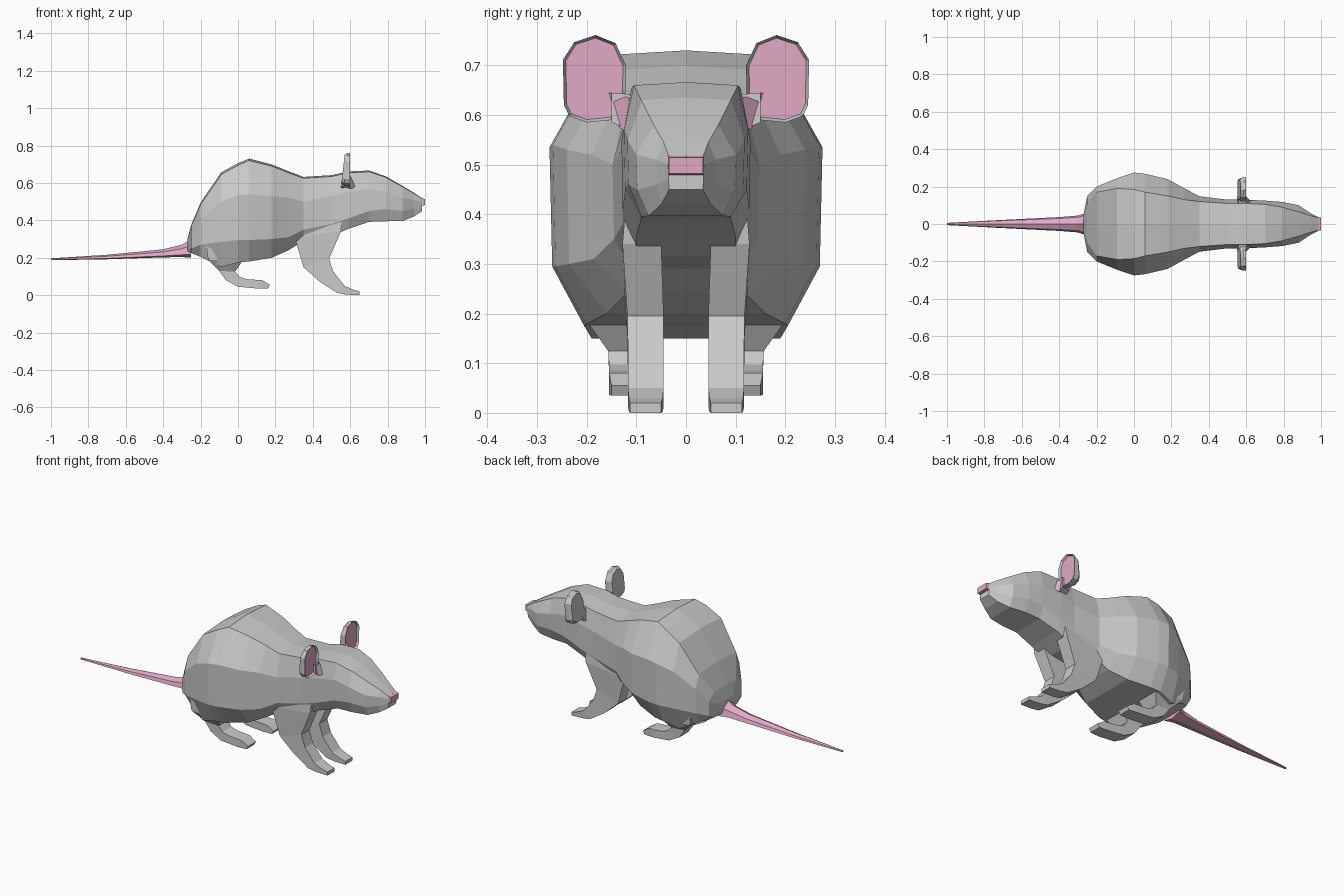
import bpy, bmesh, math

pink = bpy.data.materials.new("pink")
pink.diffuse_color = (0.75, 0.4, 0.56, 1)


def finish(name, bm, mat=None):
    bmesh.ops.recalc_face_normals(bm, faces=bm.faces)
    me = bpy.data.meshes.new(name)
    bm.to_mesh(me)
    bm.free()
    if mat:
        me.materials.append(mat)
    ob = bpy.data.objects.new(name, me)
    bpy.context.collection.objects.link(ob)
    return ob


def loft(name, rings, mat=None):
    """Skin a list of equal-length point rings and cap both ends."""
    bm = bmesh.new()
    vs = [[bm.verts.new(p) for p in r] for r in rings]
    n = len(rings[0])
    for a, b in zip(vs, vs[1:]):
        for i in range(n):
            j = (i + 1) % n
            bm.faces.new((a[i], a[j], b[j], b[i]))
    bm.faces.new(vs[0])
    bm.faces.new(vs[-1])
    return finish(name, bm, mat)


# Body and head: x, top half width, top z, side half width, upper z, lower z,
# bottom half width, bottom z
stations = [
    (-.27, .04, .30, .05, .285, .25, .04, .235),
    (-.25, .10, .37, .15, .33, .25, .11, .225),
    (-.20, .17, .485, .20, .41, .27, .15, .205),
    (-.09, .19, .645, .245, .50, .285, .19, .15),
    (.00, .185, .695, .275, .535, .295, .205, .175),
    (.06, .17, .72, .268, .54, .295, .20, .18),
    (.18, .15, .69, .24, .53, .30, .16, .20),
    (.27, .13, .655, .19, .52, .31, .12, .24),
    (.35, .12, .625, .148, .50, .35, .11, .29),
    (.50, .11, .635, .13, .53, .38, .10, .315),
    (.59, .11, .655, .13, .55, .41, .10, .355),
    (.70, .105, .66, .125, .57, .45, .09, .392),
    (.79, .09, .63, .118, .55, .46, .09, .395),
    (.88, .065, .58, .10, .52, .45, .075, .397),
    (.94, .045, .545, .06, .51, .46, .05, .42),
    (.985, .034, .516, .036, .50, .47, .034, .45),
]
rings = []
for x, yt, zt, w, z1, z2, yb, zb in stations:
    half = [(yt, zt), (w, z1), (w * .98, z2), (yb, zb)]
    ring = [(x, 0, zt + yt * .06)] + [(x, y, z) for y, z in half]
    ring += [(x, 0, zb)] + [(x, -y, z) for y, z in reversed(half)]
    rings.append(ring)
loft("body", rings)

# Nose
loft("nose", [[(x, -w, z0), (x, w, z0), (x, w, z1), (x, -w, z1)]
              for x, w, z0, z1 in ((.965, .038, .475, .522), (1.0, .034, .482, .514))], pink)

# Tail: x, half width, bottom z, top z
tail = []
for x, w, z0, z1 in ((-.25, .062, .20, .30), (-.30, .045, .204, .27), (-.40, .037, .202, .245),
                     (-.70, .022, .192, .216), (-1.0, .006, .187, .197)):
    zm = z0 + (z1 - z0) * .45
    tail.append([(x, 0, z1), (x, w * .8, zm + (z1 - zm) * .4), (x, w, z0 + (zm - z0) * .4),
                 (x, 0, z0), (x, -w, z0 + (zm - z0) * .4), (x, -w * .8, zm + (z1 - zm) * .4)])
loft("tail", tail, pink)

# Leg profiles: rear x, z, front x, z, inner y, outer y
front_leg = [
    (.30, .46, .56, .44, .06, .12), (.302, .31, .55, .34, .05, .128),
    (.35, .15, .487, .195, .045, .118), (.44, .07, .51, .125, .045, .117),
    (.53, .012, .57, .05, .045, .117), (.58, .003, .615, .03, .047, .115),
    (.65, .0, .65, .02, .05, .113),
]
hind_leg = [
    (-.17, .27, .06, .27, .06, .20), (-.16, .19, .02, .178, .06, .195),
    (-.10, .13, -.015, .125, .07, .157), (-.065, .08, .01, .097, .075, .155),
    (.0, .045, .05, .085, .075, .155), (.10, .036, .13, .08, .077, .155),
    (.16, .035, .17, .055, .08, .15),
]

# Ear outline (y, z)
outline = [(.118, .60), (.122, .65), (.121, .70), (.142, .745), (.182, .761), (.225, .747),
           (.248, .711), (.246, .62), (.235, .598), (.20, .585), (.15, .59)]

for s, side in ((-1, "right"), (1, "left")):
    for name, rows in (("front_leg", front_leg), ("hind_leg", hind_leg)):
        loft(f"{side}_{name}", [[(xa, s * y0, za), (xa, s * y1, za), (xb, s * y1, zb), (xb, s * y0, zb)]
                                for xa, za, xb, zb, y0, y1 in rows])

    # Ear: leaning thick plate with a recessed pink front
    bm = bmesh.new()
    def lean(z):
        return (z - .66) * .1
    back = [bm.verts.new((.56 + lean(z), s * (.185 + (y - .185) * .85), .67 + (z - .67) * .88))
            for y, z in outline]
    mid = [bm.verts.new((.575 + lean(z), s * y, z)) for y, z in outline]
    front = [bm.verts.new((.60, s * y, z)) for y, z in outline]
    n = len(outline)
    for a, b in ((back, mid), (mid, front)):
        for i in range(n):
            j = (i + 1) % n
            bm.faces.new((a[i], a[j], b[j], b[i]))
    bm.faces.new(back)
    inner = bm.faces.new(front)
    bmesh.ops.recalc_face_normals(bm, faces=bm.faces)
    bmesh.ops.inset_region(bm, faces=[inner], thickness=.006)
    bmesh.ops.translate(bm, verts=inner.verts, vec=(-.012, 0, 0))
    inner.material_index = 1
    ear = finish(f"{side}_ear", bm)
    ear.data.materials.append(None)
    ear.data.materials.append(pink)

    # Ear root: grey stalk behind and pink fold running onto the head
    loft(f"{side}_ear_root", [[(.55, s * y, z), (.60, s * y, z), (.60, s * y, z + h), (.56, s * y, z + h)]
                              for y, z, h in ((.09, .56, .08), (.15, .585, .06))])
    loft(f"{side}_ear_fold", [[(.59, s * .115, z0), (x, s * .115, z0), (.59, s * y, z0 + .01)]
                              for z0, x, y in ((.565, .635, .135), (.635, .602, .155))], pink)
